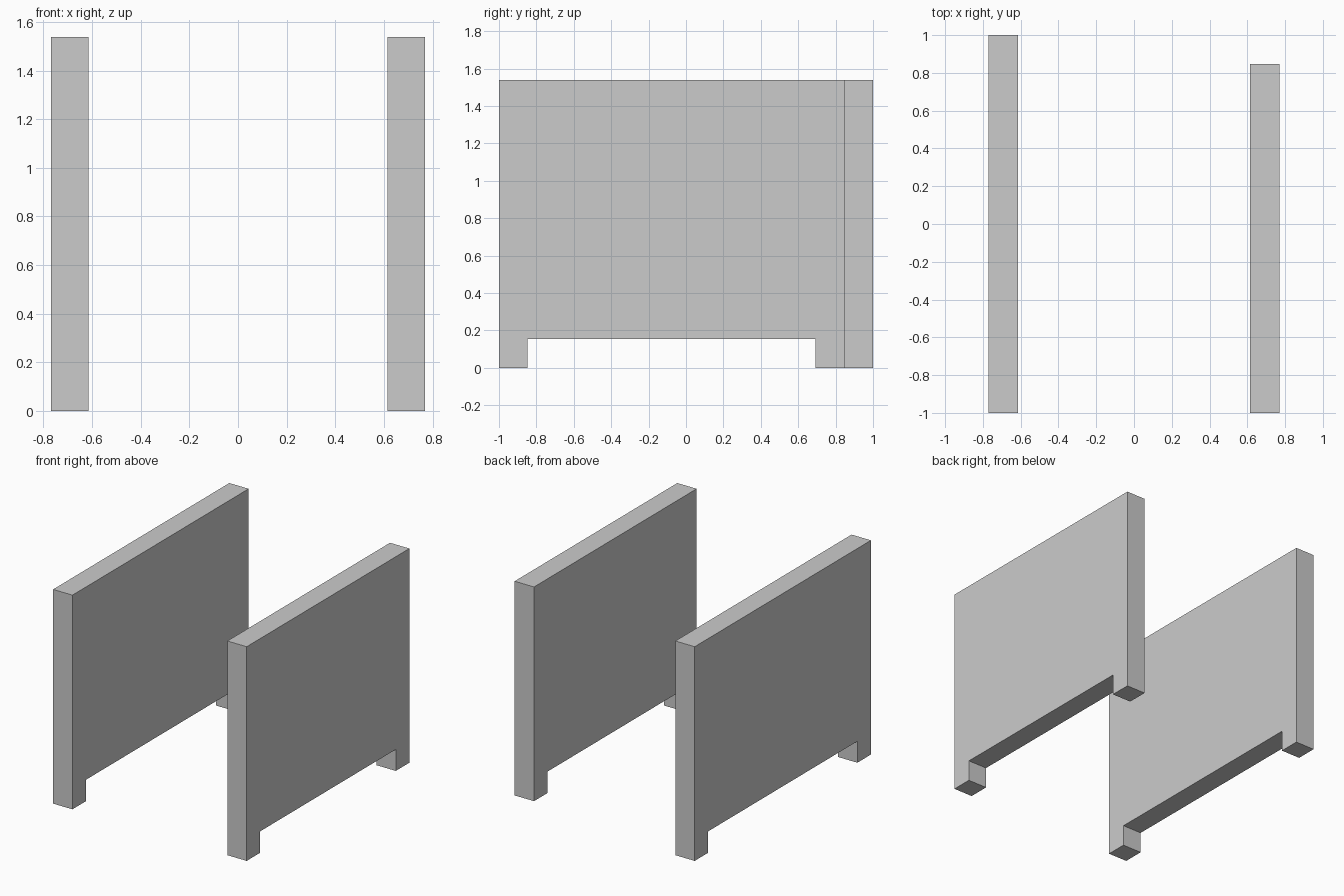
import bpy
import bmesh

if "Cube" in bpy.data.objects:
    bpy.data.objects.remove(bpy.data.objects["Cube"])

U = 2 / 13          # panel thickness, also foot width and foot height
HEIGHT = 10 * U
Y_FRONT = -1.0


def side_panel(name, x0, y_back):
    """Upright slab with a foot at each end, extruded from its side profile."""
    profile = [
        (Y_FRONT, 0), (Y_FRONT + U, 0), (Y_FRONT + U, U),
        (y_back - U, U), (y_back - U, 0), (y_back, 0),
        (y_back, HEIGHT), (Y_FRONT, HEIGHT),
    ]
    bm = bmesh.new()
    face = bm.faces.new([bm.verts.new((x0, y, z)) for y, z in profile])
    ext = bmesh.ops.extrude_face_region(bm, geom=[face], use_keep_orig=True)
    verts = [g for g in ext["geom"] if isinstance(g, bmesh.types.BMVert)]
    bmesh.ops.translate(bm, verts=verts, vec=(U, 0, 0))
    bmesh.ops.recalc_face_normals(bm, faces=bm.faces)
    mesh = bpy.data.meshes.new(name)
    bm.to_mesh(mesh)
    bm.free()
    obj = bpy.data.objects.new(name, mesh)
    bpy.context.collection.objects.link(obj)
    return obj


# Full-length left panel, and a right panel one thickness shorter at the back
side_panel("left_panel", -5 * U, 1.0)
side_panel("right_panel", 4 * U, 1.0 - U)
